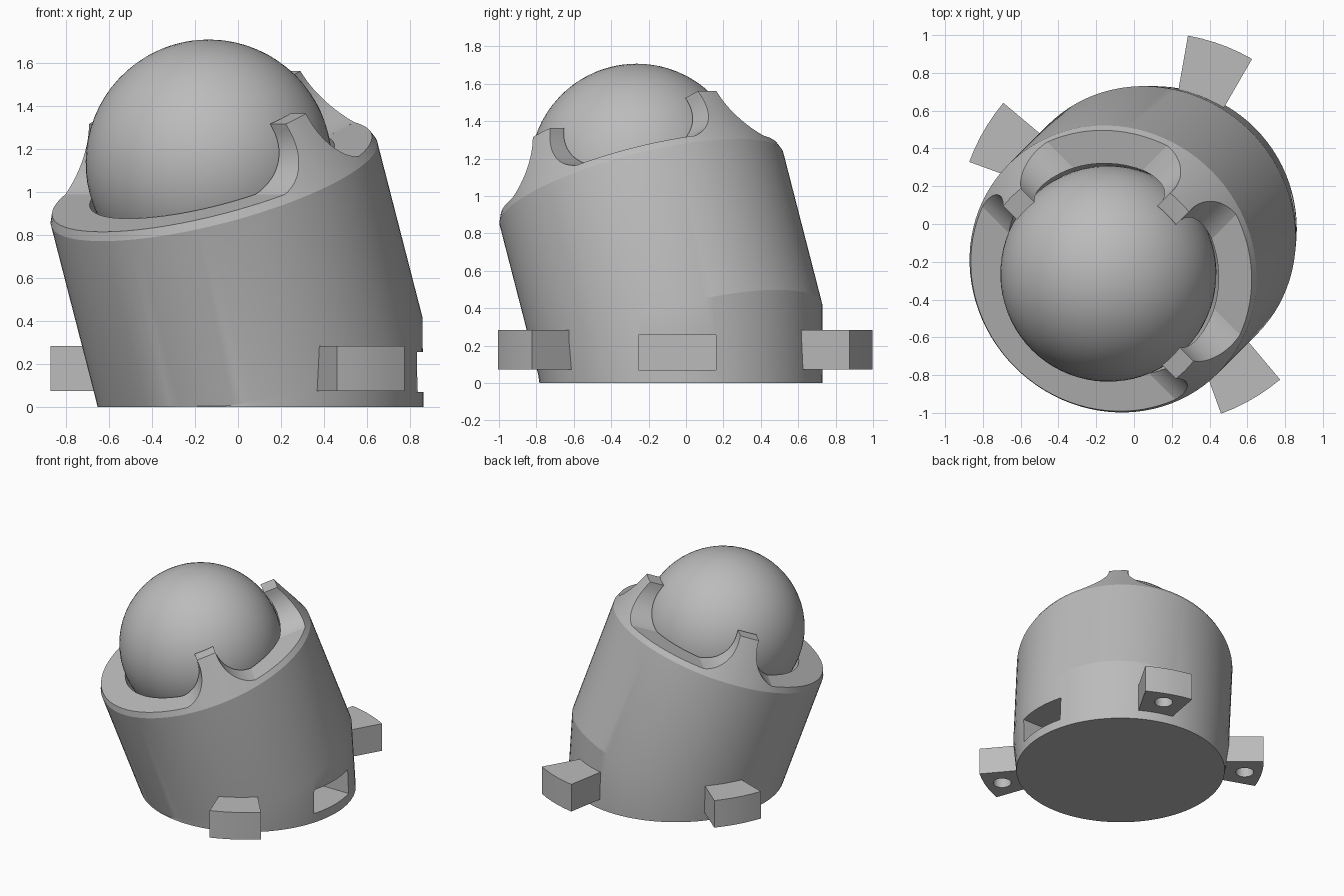
import bpy, bmesh, math
from mathutils import Vector, Matrix

if "Cube" in bpy.data.objects:
    bpy.data.objects.remove(bpy.data.objects["Cube"])

grey = bpy.data.materials.new("plain_grey")
grey.diffuse_color = (0.5, 0.5, 0.5, 1)
grey.use_nodes = True
grey.node_tree.nodes["Principled BSDF"].inputs["Base Color"].default_value = grey.diffuse_color

# Tilted frame: local x leans up the slope, local z is the leaning axis
TILT = math.radians(20)
FRAME = (Matrix.Translation((0.097, -0.03, 0.23)) @ Matrix.Rotation(math.radians(45), 4, 'Z')
         @ Matrix.Rotation(-TILT, 4, 'Y'))
AXIS = (FRAME.to_3x3() @ Vector((0, 0, 1))).normalized()
BASE = Vector((0.105, -0.027, 0))
BALL_T = 0.963
SEG = 96


def make(name, bm):
    bmesh.ops.recalc_face_normals(bm, faces=bm.faces)
    me = bpy.data.meshes.new(name)
    bm.to_mesh(me)
    bm.free()
    me.materials.append(grey)
    ob = bpy.data.objects.new(name, me)
    bpy.context.collection.objects.link(ob)
    return ob


def loft(name, rings):
    """Closed solid through rings of points."""
    bm = bmesh.new()
    vs = [[bm.verts.new(p) for p in r] for r in rings]
    n = len(vs[0])
    for a, b in zip(vs, vs[1:]):
        for i in range(n):
            j = (i + 1) % n
            bm.faces.new((a[i], a[j], b[j], b[i]))
    bm.faces.new(vs[0][::-1])
    bm.faces.new(vs[-1])
    return make(name, bm)


def circle(r, z, n=SEG):
    return [Vector((r * math.cos(2 * math.pi * i / n), r * math.sin(2 * math.pi * i / n), z))
            for i in range(n)]


def tilted(points):
    return [FRAME @ p for p in points]


def ball(name, r):
    bm = bmesh.new()
    bmesh.ops.create_uvsphere(bm, u_segments=72, v_segments=36, radius=r)
    bm.transform(FRAME @ Matrix.Translation((0, 0, BALL_T)))
    return make(name, bm)


def cut(ob, cutter):
    """Subtract the cutter and delete it."""
    cutter.hide_render = True
    mod = ob.modifiers.new("cut", 'BOOLEAN')
    mod.operation, mod.solver, mod.object = 'DIFFERENCE', 'EXACT', cutter
    bpy.context.view_layer.objects.active = ob
    bpy.ops.object.modifier_apply(modifier=mod.name)
    bpy.data.objects.remove(cutter)


def smooth(ob, angle):
    bpy.ops.object.select_all(action='DESELECT')
    ob.select_set(True)
    bpy.context.view_layer.objects.active = ob
    bpy.ops.object.shade_smooth_by_angle(angle=math.radians(angle))


# Housing: upright foot, leaning barrel, tapered crown
turn = Matrix.Rotation(math.radians(45), 3, 'Z')
foot = [BASE + turn @ p for p in circle(0.757, 0)]
joint = []
for p in tilted(circle(0.783, 0)):
    if p.z < 0.004:
        p = p + AXIS * ((0.004 - p.z) / AXIS.z)
    joint.append(p)
housing = loft("housing", [foot, joint, tilted(circle(0.783, 0.86)), tilted(circle(0.65, 1.18))])

# Crown trimmed to the rim, leaving three prongs with hollow-curved flanks
trim = loft("rim_trim", [tilted(circle(1.2, 0.9)), tilted(circle(1.2, 1.4))])
flank = []
for i in range(15):
    a = math.radians(180 + 74 * i / 14)
    flank.append((0.33 + 0.26 * math.cos(a), 1.15 + 0.26 * math.sin(a)))
half = [(0.07, 1.5)] + flank + [(0.26, 0.8)]
outline = half + [(-x, z) for x, z in reversed(half)]
for angle in (-90, 0, 90):
    rot = Matrix.Rotation(math.radians(angle), 4, 'Z')
    prong = loft("prong_shape", [tilted([rot @ Vector((u, x, z)) for x, z in outline])
                                 for u in (0.3, 1.5)])
    cut(trim, prong)
cut(housing, trim)

# Ball socket
cut(housing, ball("socket", 0.59))

# Rectangular cable opening in the foot
bm = bmesh.new()
bmesh.ops.create_cube(bm, size=1, matrix=Matrix.Translation((0.8, -0.047, 0.163))
                      @ Matrix.Diagonal((0.4, 0.415, 0.185, 1)))
cut(housing, make("cable_opening", bm))
smooth(housing, 15)

# Ball
smooth(ball("ball", 0.572), 30)

# Mounting lugs with blind screw holes underneath
for k, az in enumerate((70, 150, -60)):
    def arc(r, s):
        return [BASE + r * Vector((math.cos(math.radians(az + s * d)),
                                   math.sin(math.radians(az + s * d)), 0))
                for d in (-10, -6, -2, 2, 6, 10)]
    plan = arc(1.04, 1) + arc(0.73, -1)
    lug = loft(f"lug_{k + 1}", [[p + Vector((0, 0, z)) for p in plan] for z in (0.073, 0.283)])
    c = BASE + 0.915 * Vector((math.cos(math.radians(az)), math.sin(math.radians(az)), 0))
    cut(lug, loft("screw_hole", [[c + p for p in circle(0.065, z, 32)] for z in (0.0, 0.23)]))
    smooth(lug, 20)
